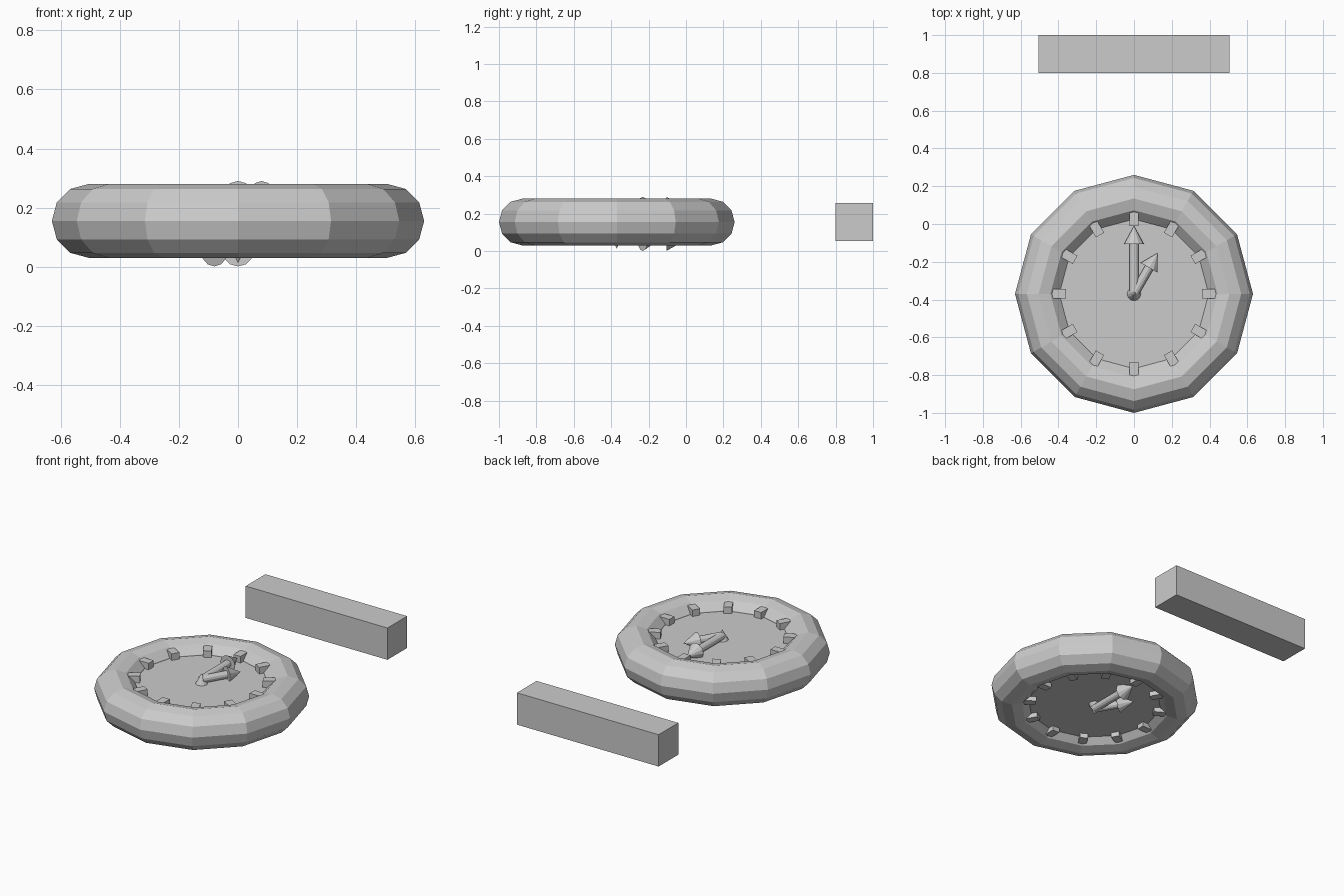
import bpy
from math import radians, sin, cos, pi
from mathutils import Vector

if "Cube" in bpy.data.objects:
    bpy.data.objects.remove(bpy.data.objects["Cube"])

CY, CZ = -0.37, 0.155          # centre of the clock
SIDES = 12


def box(name, loc, size, rot=0.0):
    bpy.ops.mesh.primitive_cube_add(size=1, location=loc, rotation=(0, 0, rot))
    o = bpy.context.object
    o.name = name
    o.scale = size
    return o


def cone(name, start, end, r1, r2, verts=12):
    # tapered cylinder running from start to end
    d = Vector(end) - Vector(start)
    bpy.ops.mesh.primitive_cone_add(vertices=verts, radius1=r1, radius2=r2, depth=d.length,
                                    location=(Vector(start) + Vector(end)) / 2,
                                    rotation=d.to_track_quat('Z', 'Y').to_euler())
    o = bpy.context.object
    o.name = name
    return o


def hand(name, angle, shaft, tip, z):
    # arrow-shaped clock hand, angle measured clockwise from +y
    a = radians(angle)

    def at(r):
        return (r * sin(a), CY + r * cos(a), z)
    cone(name + "_shaft", at(0), at(shaft), 0.024, 0.024)
    cone(name + "_tip", at(shaft), at(tip), 0.052, 0)


# round rim, a vertex on every hour
bpy.ops.mesh.primitive_torus_add(location=(0, CY, CZ), major_segments=SIDES, minor_segments=12,
                                 major_radius=0.505, minor_radius=0.125)
bpy.context.object.name = "rim"

# dial plate
bpy.ops.mesh.primitive_cylinder_add(vertices=SIDES, radius=0.41, depth=0.128,
                                    location=(0, CY, CZ - 0.006))
bpy.context.object.name = "dial"

# hour markers, showing on both faces
for i in range(12):
    a = i * pi / 6
    box(f"hour_marker_{i}", (0.4 * sin(a), CY + 0.4 * cos(a), CZ), (0.05, 0.08, 0.2), -a)

# hands and hub on both faces, the lower short hand mirrored in x
for side, z, sx, base, apex in (("top", 0.238, 1, 0.21, 0.278), ("bottom", 0.053, -1, 0.09, 0.013)):
    hand(side + "_minute_hand", 0, 0.265, 0.36, z)
    hand(side + "_hour_hand", 30 * sx, 0.16, 0.25, z)
    cone(side + "_hub", (0, CY, base), (0, CY, apex), 0.038, 0)

# separate bar behind the clock
box("back_bar", (0, 0.9, CZ), (1.01, 0.2, 0.205))
